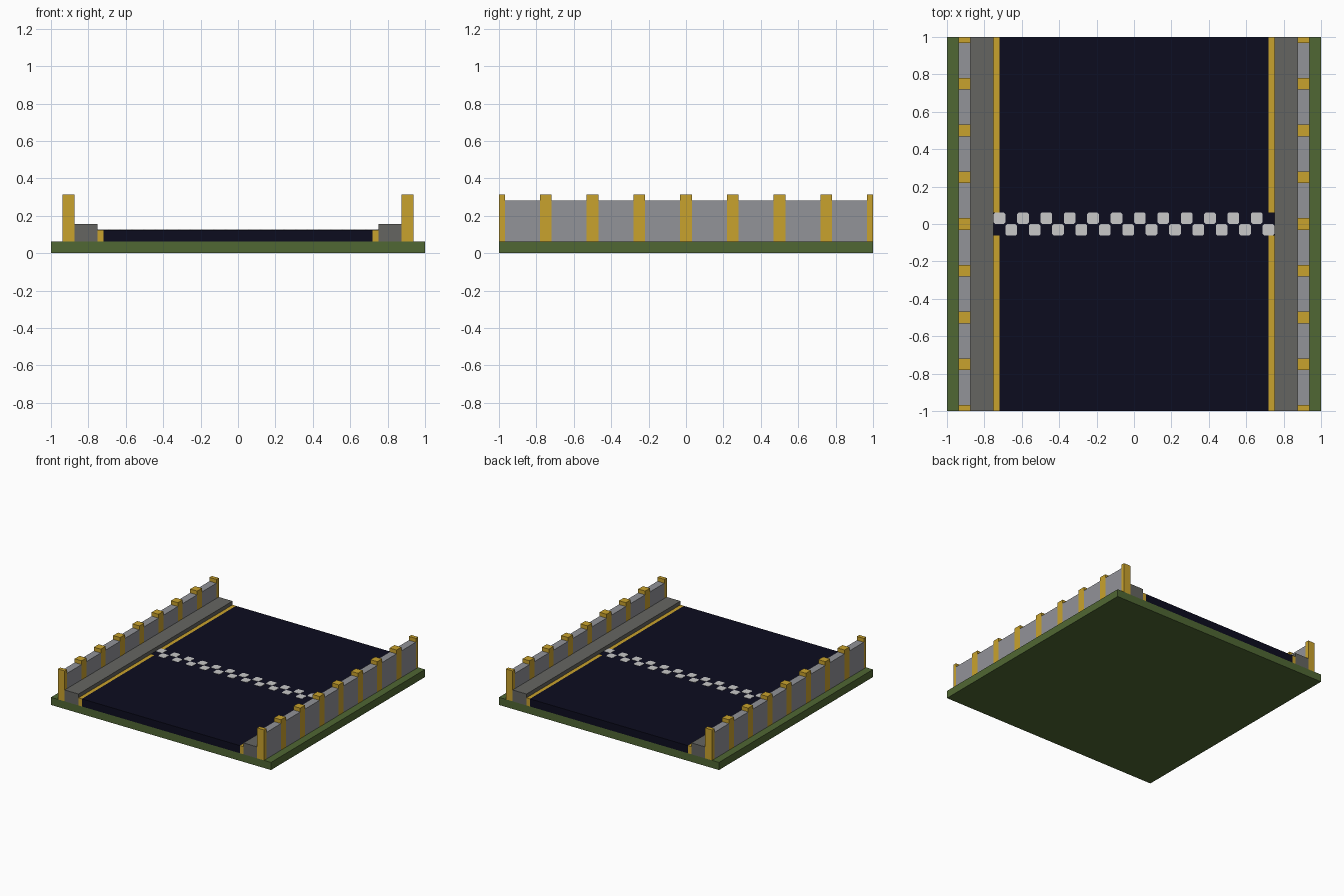
import bpy, bmesh

if "Cube" in bpy.data.objects:
    bpy.data.objects.remove(bpy.data.objects["Cube"])

U = 1 / 32  # grid unit the whole model snaps to


def material(name, rgb):
    def lin(c):
        c /= 255
        return c / 12.92 if c <= 0.04045 else ((c + 0.055) / 1.055) ** 2.4
    m = bpy.data.materials.new(name)
    m.diffuse_color = (*[lin(c) for c in rgb], 1)
    m.use_nodes = True
    m.node_tree.nodes["Principled BSDF"].inputs["Base Color"].default_value = m.diffuse_color
    return m


GREEN = material("grass green", (80, 103, 51))
NAVY = material("asphalt navy", (12, 12, 31))
GOLD = material("gold", (201, 162, 45))
STONE = material("kerb grey", (101, 101, 97))
WALL = material("wall grey", (146, 147, 152))
WHITE = material("off white", (200, 200, 200))


def prism(bm, outline, z0, z1):
    """Extrude an xy outline from z0 to z1."""
    low = [bm.verts.new((x * U, y * U, z0 * U)) for x, y in outline]
    top = [bm.verts.new((x * U, y * U, z1 * U)) for x, y in outline]
    bm.faces.new(low[::-1])
    bm.faces.new(top)
    n = len(outline)
    for i in range(n):
        j = (i + 1) % n
        bm.faces.new((low[i], low[j], top[j], top[i]))


def rect(x0, x1, y0, y1):
    return [(x0, y0), (x1, y0), (x1, y1), (x0, y1)]


def chamfered(x, y, s, c):
    """Square of side s with its corners cut by c."""
    return [(x + c, y), (x + s - c, y), (x + s, y + c), (x + s, y + s - c),
            (x + s - c, y + s), (x + c, y + s), (x, y + s - c), (x, y + c)]


def build(name, mat, outlines, z0, z1):
    bm = bmesh.new()
    for o in outlines:
        prism(bm, o, z0, z1)
    bmesh.ops.recalc_face_normals(bm, faces=bm.faces)
    me = bpy.data.meshes.new(name)
    bm.to_mesh(me)
    bm.free()
    me.materials.append(mat)
    ob = bpy.data.objects.new(name, me)
    bpy.context.collection.objects.link(ob)
    return ob


# Grass slab and road; the road widens at the start line
build("grass_base", GREEN, [rect(-32, 32, -32, 32)], 0, 2)
build("road", NAVY, [[(-23, -32), (23, -32), (23, -2), (24, -2), (24, 2), (23, 2),
                      (23, 32), (-23, 32), (-23, 2), (-24, 2), (-24, -2), (-23, -2)]], 2, 4)

# Chequered start line: two staggered rows of thin plates
build("start_line_checks", WHITE,
      [chamfered(-24 + 2 * i, 0 if i % 2 == 0 else -2, 2, 0.28) for i in range(24)],
      4, 4.06)

# Roadside parts, repeated on both sides
for side, s in (("left", -1), ("right", 1)):
    def strip(a, b, y0, y1):
        return rect(min(s * a, s * b), max(s * a, s * b), y0, y1)

    build(side + "_edge_line", GOLD, [strip(23, 24, -32, -2), strip(23, 24, 2, 32)], 2, 4)
    build(side + "_kerb", STONE, [strip(24, 28, -32, 32)], 2, 5)
    # Wall panels between posts; end posts are half width
    build(side + "_wall_panels", WALL,
          [strip(28, 30, y + 1, y + 7) for y in range(-32, 32, 8)], 2, 9)
    build(side + "_wall_posts", GOLD,
          [strip(28, 30, max(y - 1, -32), min(y + 1, 32)) for y in range(-32, 33, 8)], 2, 10)
